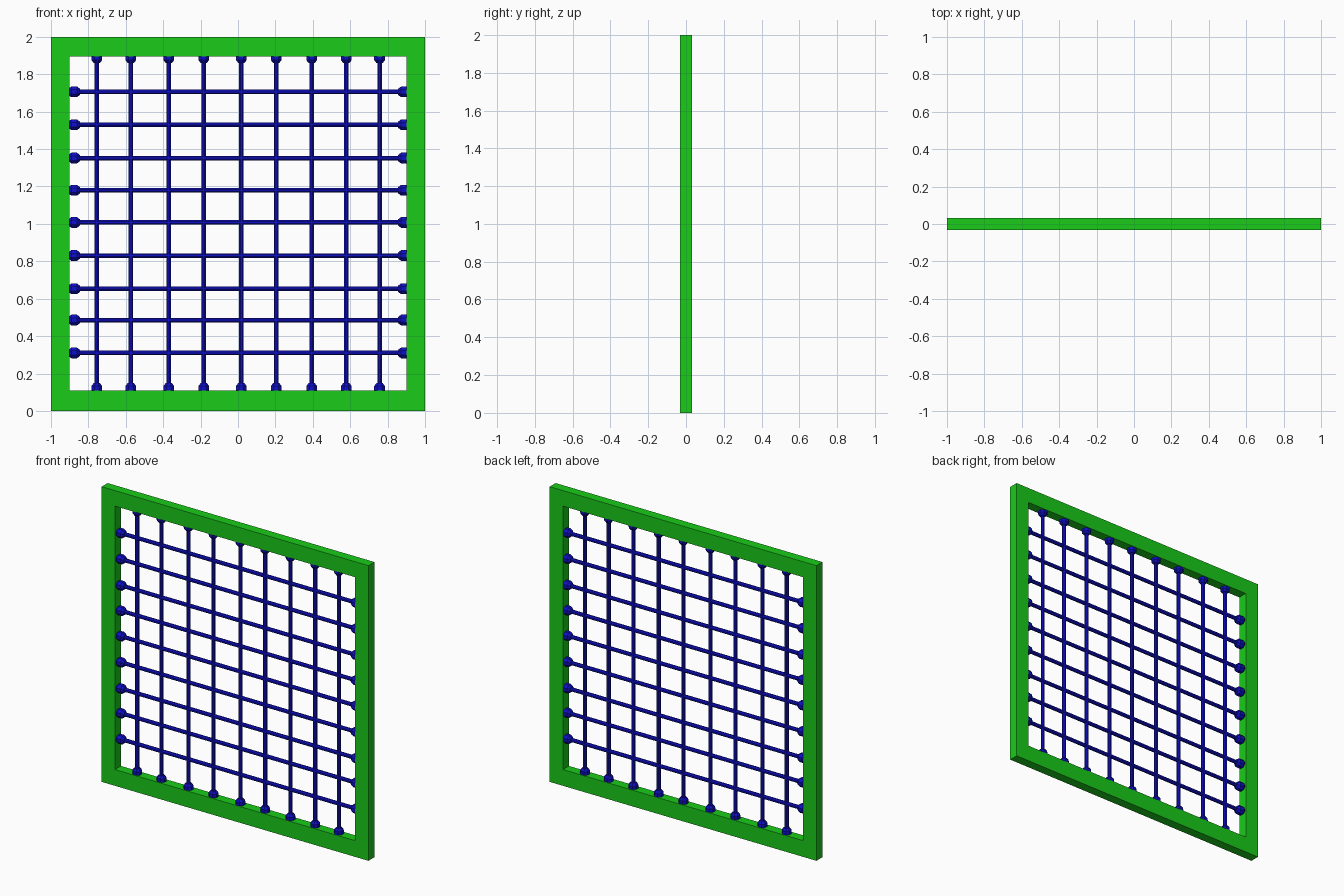
import bpy, bmesh, math
from mathutils import Matrix

if "Cube" in bpy.data.objects:
    bpy.data.objects.remove(bpy.data.objects["Cube"])


def material(name, color):
    m = bpy.data.materials.new(name)
    m.diffuse_color = color
    m.use_nodes = True
    m.node_tree.nodes["Principled BSDF"].inputs["Base Color"].default_value = m.diffuse_color
    return m


GREEN = material("green paint", (0.01, 0.6, 0.01, 1))
BLUE = material("blue metal", (0.005, 0.005, 0.6, 1))


def finish(name, bm, mat):
    bmesh.ops.recalc_face_normals(bm, faces=bm.faces)
    me = bpy.data.meshes.new(name)
    bm.to_mesh(me)
    bm.free()
    me.materials.append(mat)
    ob = bpy.data.objects.new(name, me)
    bpy.context.collection.objects.link(ob)
    return ob


# Square frame: rectangular ring with thickness
def frame(x, z0, z1, ix, iz0, iz1, d):
    bm = bmesh.new()

    def loop(hx, a, b, y):
        return [bm.verts.new(p) for p in
                ((-hx, y, a), (hx, y, a), (hx, y, b), (-hx, y, b))]
    loops = [loop(x, z0, z1, -d), loop(x, z0, z1, d),
             loop(ix, iz0, iz1, d), loop(ix, iz0, iz1, -d)]
    for k in range(4):
        a, b = loops[k], loops[(k + 1) % 4]
        for i in range(4):
            j = (i + 1) % 4
            bm.faces.new((a[i], a[j], b[j], b[i]))
    finish("frame", bm, GREEN)


# Bar with a chamfered knob at each end, as one turned profile along z
def bar(name, start, end, rot):
    r, R, tip = 0.013, 0.031, 0.018
    profile = [(tip, start - 0.031), (R, start - 0.015), (R, start + 0.015),
               (tip, start + 0.031), (r, start + 0.031),
               (r, end - 0.031), (tip, end - 0.031), (R, end - 0.015),
               (R, end + 0.015), (tip, end + 0.031)]
    n = 8
    bm = bmesh.new()
    rings = [[bm.verts.new((q * math.cos((i + .5) * math.tau / n),
                            q * math.sin((i + .5) * math.tau / n), z))
              for i in range(n)] for q, z in profile]
    for a, b in zip(rings, rings[1:]):
        for i in range(n):
            j = (i + 1) % n
            bm.faces.new((a[i], a[j], b[j], b[i]))
    bm.faces.new(rings[0])
    bm.faces.new(rings[-1])
    bm.transform(rot)
    return finish(name, bm, BLUE)


frame(1.0, 0.0, 2.0, 0.9, 0.11, 1.895, 0.032)

# Upright bars
for x in (-0.755, -0.573, -0.37, -0.183, 0.018, 0.204, 0.394, 0.579, 0.757):
    bar("vertical_bar", 0.118, 1.891, Matrix()).location.x = x

# Cross bars
turn = Matrix.Rotation(math.pi / 2, 4, 'Y')
for z in (1.706, 1.53, 1.352, 1.18, 1.008, 0.831, 0.653, 0.486, 0.31):
    bar("horizontal_bar", -0.876, 0.887, turn).location.z = z
